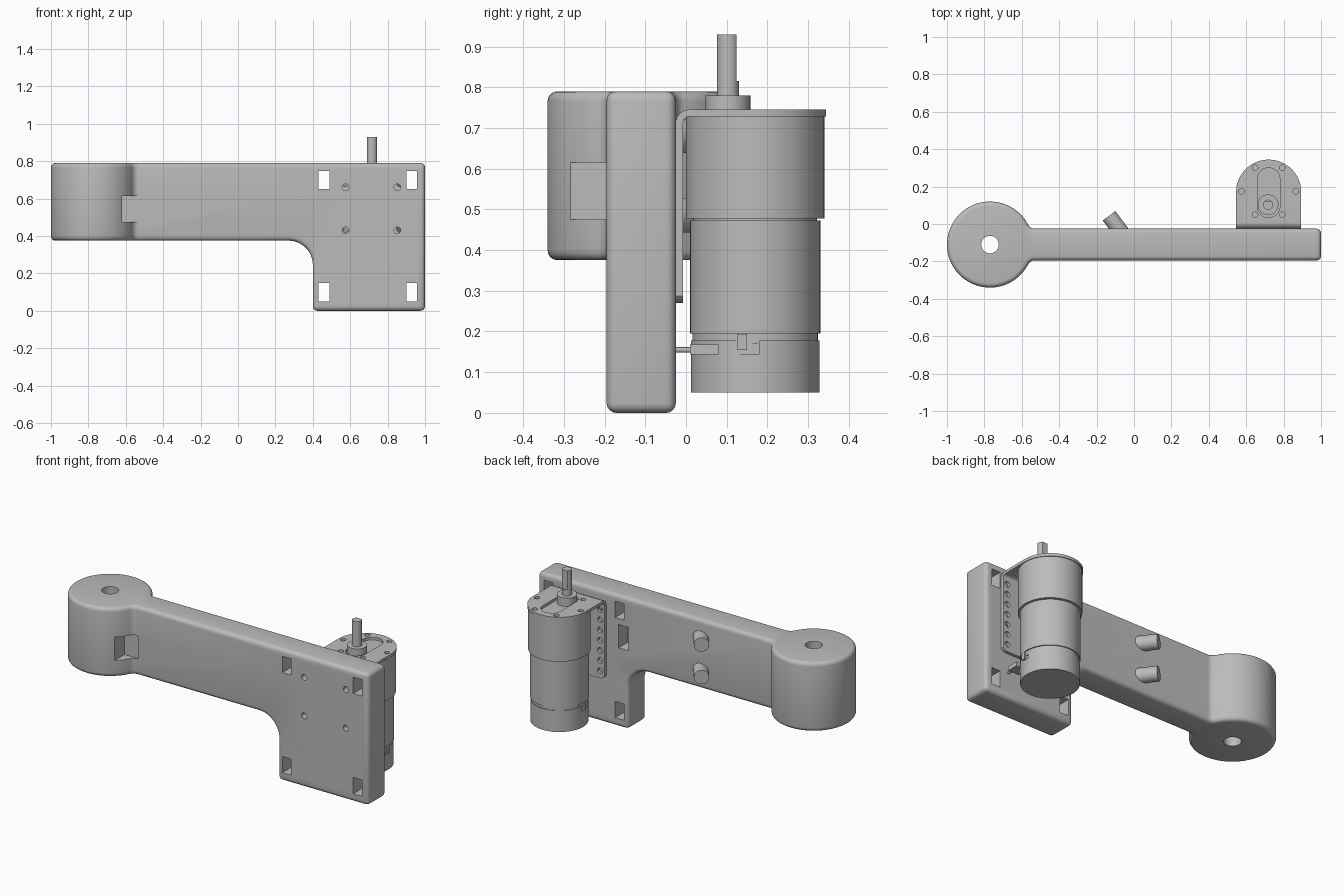
import bpy, bmesh, math
from mathutils import Vector

if "Cube" in bpy.data.objects:
    bpy.data.objects.remove(bpy.data.objects["Cube"], do_unlink=True)

grey = bpy.data.materials.new("mid_grey")
grey.use_nodes = True
grey.diffuse_color = (0.5, 0.5, 0.5, 1)
grey.node_tree.nodes["Principled BSDF"].inputs["Base Color"].default_value = (0.5, 0.5, 0.5, 1)
parts = []


# --- helpers ---
def arc(cx, cy, r, a0, a1, n):
    return [(cx + r * math.cos(a0 + (a1 - a0) * i / n),
             cy + r * math.sin(a0 + (a1 - a0) * i / n)) for i in range(n + 1)]


def circle(cx, cy, r, n=32):
    return arc(cx, cy, r, 0, math.tau, n)[:-1]


def rect(x0, x1, y0, y1):
    return [(x0, y0), (x1, y0), (x1, y1), (x0, y1)]


def rounded(corners, n=12):
    """Outline from (u, v, radius) corners, each filleted by its radius."""
    out = []
    for i, (u, v, r) in enumerate(corners):
        p = Vector((u, v))
        if r == 0:
            out.append((u, v))
            continue
        a = (Vector(corners[i - 1][:2]) - p).normalized()
        b = (Vector(corners[(i + 1) % len(corners)][:2]) - p).normalized()
        half = a.angle(b) / 2
        c = p + (a + b).normalized() * (r / math.sin(half))
        s, e = p + a * (r / math.tan(half)) - c, p + b * (r / math.tan(half)) - c
        a0 = math.atan2(s.y, s.x)
        turn = (math.atan2(e.y, e.x) - a0 + math.pi) % math.tau - math.pi
        out += arc(c.x, c.y, r, a0, a0 + turn, n)
    return out


def prism(name, outline, axis, lo, hi, keep=True):
    """Extrude a 2D outline along an axis from lo to hi."""
    place = {"x": lambda u, v, w: (w, u, v),
             "y": lambda u, v, w: (u, w, v),
             "z": lambda u, v, w: (u, v, w)}[axis]
    bm = bmesh.new()
    ends = [[bm.verts.new(place(u, v, w)) for u, v in outline] for w in (lo, hi)]
    for ring in ends:
        bm.faces.new(ring)
    k = len(outline)
    for i in range(k):
        j = (i + 1) % k
        bm.faces.new((ends[0][i], ends[0][j], ends[1][j], ends[1][i]))
    bmesh.ops.recalc_face_normals(bm, faces=bm.faces)
    mesh = bpy.data.meshes.new(name)
    bm.to_mesh(mesh)
    bm.free()
    mesh.materials.append(grey)
    ob = bpy.data.objects.new(name, mesh)
    bpy.context.collection.objects.link(ob)
    if keep:
        parts.append(ob)
    return ob


def apply(ob, mod):
    bpy.context.view_layer.objects.active = ob
    bpy.ops.object.modifier_apply(modifier=mod.name)


def boolean(ob, outline, axis, lo, hi, op="DIFFERENCE"):
    tool = prism("cutter", outline, axis, lo, hi, keep=False)
    mod = ob.modifiers.new("bool", "BOOLEAN")
    mod.operation, mod.solver, mod.object = op, "EXACT", tool
    apply(ob, mod)
    bpy.data.objects.remove(tool, do_unlink=True)


def bevel(ob, width, segments):
    mod = ob.modifiers.new("bevel", "BEVEL")
    mod.width, mod.segments = width, segments
    mod.limit_method, mod.angle_limit = "ANGLE", math.radians(40)
    mod.use_clamp_overlap = False
    apply(ob, mod)


# --- arm: plan outline (hub blended into strip) crossed with the front outline ---
HX, HY, HR, HALF, F = -0.77, -0.11, 0.23, 0.085, 0.04
t = math.asin((HALF + F) / (HR + F))
fx = HX + (HR + F) * math.cos(t)
plan = arc(HX, HY, HR, t, math.tau - t, 72)
plan += arc(fx, HY - HALF - F, F, math.pi - t, math.pi / 2, 8)[1:]
plan += [(1, HY - HALF), (1, HY + HALF)]
plan += arc(fx, HY + HALF + F, F, 1.5 * math.pi, math.pi + t, 8)[:-1]
arm = prism("arm", plan, "z", -0.2, 1.2)
front = rounded([(-1.2, 0.375, 0), (0.4, 0.375, 0.13), (0.4, 0, 0),
                 (1.2, 0, 0), (1.2, 0.79, 0), (-1.2, 0.79, 0)], 16)
boolean(arm, front, "y", -1, 1, "INTERSECT")
bevel(arm, 0.024, 4)

# hub bore, strap slots, screw holes and cable pockets
boolean(arm, circle(HX, HY, 0.047), "z", -0.1, 1)
for x in (0.43, 0.9):
    for z in (0.05, 0.65):
        boolean(arm, rect(x, x + 0.058, z, z + 0.098), "y", -0.5, 0.3)
for x in (0.575, 0.852):
    for z in (0.43, 0.66):
        boolean(arm, circle(x, z, 0.018, 20), "y", -0.5, 0.3)
boolean(arm, rect(-0.62, -0.525, 0.475, 0.615), "y", -0.5, -0.188)
boolean(arm, rect(0.4, 0.465, 0.475, 0.615), "y", -0.11, 0.1)

# slanted pegs on the back
for label, z in (("upper", 0.68), ("lower", 0.485)):
    peg = prism(label + "_peg", circle(0, 0, 0.042), "y", -0.07, 0.086)
    peg.location = (-0.082, -0.025, z)
    peg.rotation_euler.z = math.atan2(0.6, 0.8)

# --- motor bracket: bent sheet trimmed to an arched top and rounded flange ---
MX, MY = 0.72, 0.17
W = 0.174
bracket = prism("motor_bracket", rounded([
    (-0.025, 0.27, 0), (-0.007, 0.27, 0), (-0.007, 0.728, 0.015),
    (0.5, 0.728, 0), (0.5, 0.745, 0), (-0.025, 0.745, 0.033)], 8), "x", 0.4, 1.1)
boolean(bracket, rounded([(MX - W, -0.1, 0), (MX + W, -0.1, 0), (MX + W, MY + W, W - 0.001),
                          (MX - W, MY + W, W - 0.001)], 24), "z", 0.1, 0.9, "INTERSECT")
boolean(bracket, rounded([(MX - 0.3, 0.9, 0), (MX - W, 0.27, 0.04), (MX + W, 0.27, 0.04),
                          (MX + 0.3, 0.9, 0)], 8), "y", -0.2, 0.6, "INTERSECT")
boolean(bracket, rounded([(MX - 0.06, 0.035, 0.059), (MX + 0.06, 0.035, 0.059),
                          (MX + 0.06, 0.3, 0.059), (MX - 0.06, 0.3, 0.059)]), "z", 0.7, 0.8)
for i in range(6):
    a = i * math.pi / 3
    boolean(bracket, circle(MX + 0.145 * math.cos(a), MY + 0.005 + 0.145 * math.sin(a),
                            0.015, 16), "z", 0.7, 0.8)
for side in (-1, 1):
    for i in range(7):
        boolean(bracket, circle(MX + side * 0.145, 0.315 + i * 0.061, 0.017, 16),
                "y", -0.1, 0.02)

# --- motor body ---
for name, r, lo, hi in (("gearbox", 0.17, 0.477, 0.729), ("motor_can", 0.16, 0.195, 0.473),
                        ("gearbox_neck", 0.152, 0.46, 0.49), ("cap_neck", 0.154, 0.17, 0.2)):
    prism(name, circle(MX, MY, r, 64), "z", lo, hi)
cap = prism("end_cap", circle(MX, MY, 0.158, 64), "z", 0.05, 0.178)
for side in (-1, 1):
    x = MX + side * 0.2
    boolean(cap, rect(x - 0.05, x + 0.05, 0.1, 0.18), "z", 0.145, 0.3)
    prism("cap_clip", rect(x - 0.05, x - 0.042, 0.125, 0.15) if side > 0 else
          rect(x + 0.042, x + 0.05, 0.125, 0.15), "z", 0.155, 0.194)

# output shaft with a flat, and its boss
SX, SY = 0.717, 0.103
prism("shaft_boss", circle(SX, SY, 0.055, 40), "z", 0.72, 0.78)
shaft = prism("output_shaft", circle(SX, SY, 0.027), "z", 0.75, 0.93)
boolean(shaft, rect(SX - 0.1, SX + 0.1, SY + 0.021, SY + 0.1), "z", 0.815, 1)

# power lead at the cap
prism("terminal", rect(0.8, 0.875, 0.01, 0.08), "z", 0.143, 0.168)
prism("lead", circle(0.845, 0.155, 0.007, 12), "y", -0.04, 0.02)

# smooth shading with crisp edges
bpy.ops.object.select_all(action="DESELECT")
for ob in parts:
    ob.select_set(True)
bpy.context.view_layer.objects.active = arm
bpy.ops.object.shade_smooth_by_angle(angle=math.radians(30))
